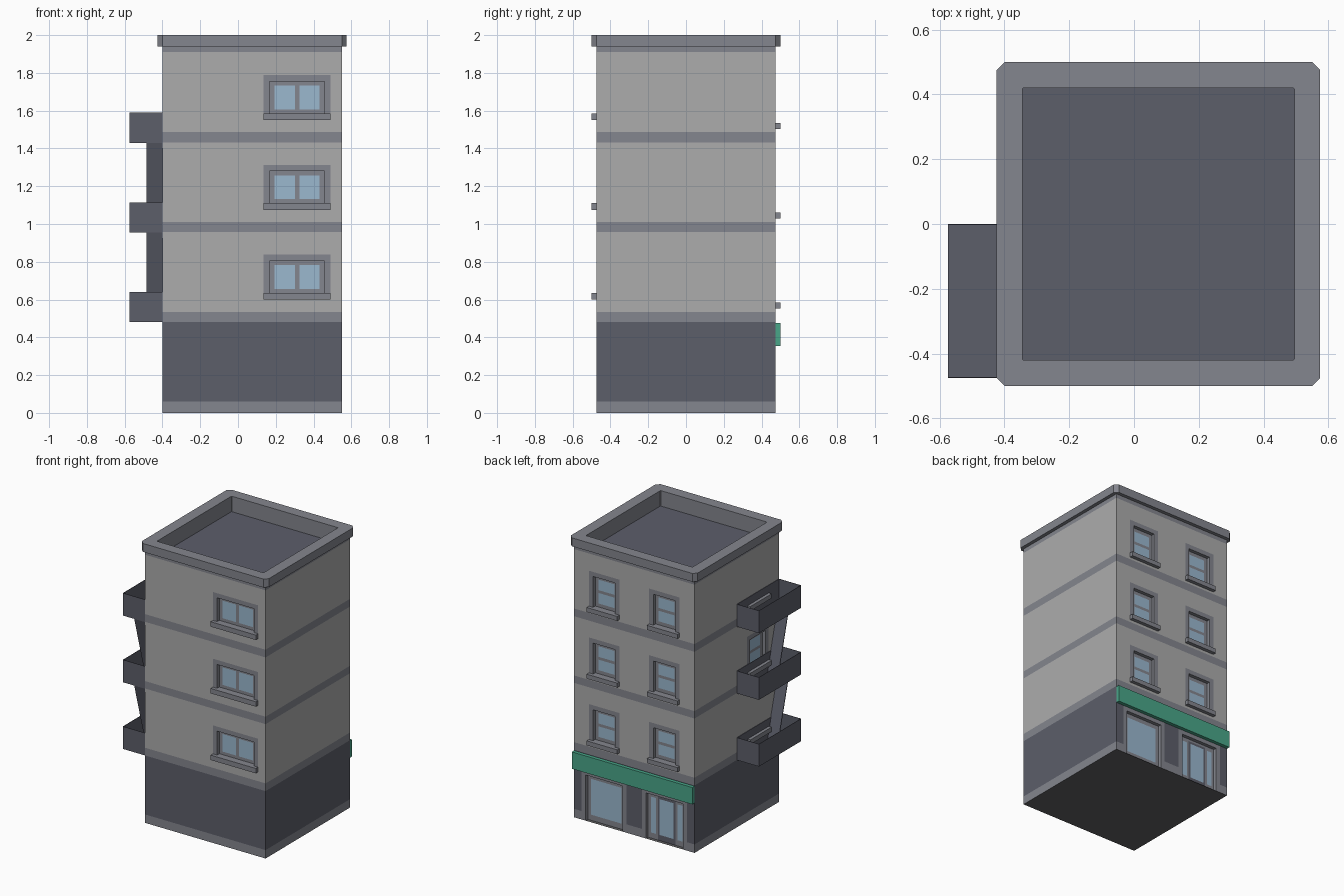
import bpy, bmesh
from mathutils import Vector

if "Cube" in bpy.data.objects:
    bpy.data.objects.remove(bpy.data.objects["Cube"])


def lin(c):
    c /= 255
    return c / 12.92 if c <= 0.04045 else ((c + 0.055) / 1.055) ** 2.4


PALETTE = {"wall_grey": (172, 172, 172), "trim_grey": (132, 134, 142),
           "dark_slate": (92, 94, 106), "glass_blue": (155, 184, 207),
           "sign_green": (73, 166, 137), "underside_grey": (96, 96, 98)}
MATS = {}
for mat_name, rgb in PALETTE.items():
    m = bpy.data.materials.new(mat_name)
    m.diffuse_color = (*[lin(c) for c in rgb], 1)
    m.use_nodes = True
    m.node_tree.nodes["Principled BSDF"].inputs["Base Color"].default_value = m.diffuse_color
    MATS[mat_name] = m
SLOT = {n: i for i, n in enumerate(MATS)}


def finish(name, bm, mat=None, recalc=True):
    """Turn a bmesh into an object; mat=None keeps per-face material slots."""
    bmesh.ops.remove_doubles(bm, verts=bm.verts, dist=1e-5)
    if recalc:
        bmesh.ops.recalc_face_normals(bm, faces=bm.faces)
    me = bpy.data.meshes.new(name)
    bm.to_mesh(me)
    bm.free()
    for m in ([MATS[mat]] if mat else MATS.values()):
        me.materials.append(m)
    ob = bpy.data.objects.new(name, me)
    bpy.context.collection.objects.link(ob)
    return ob


def box(name, lo, hi, mat, open_top=False):
    bm = bmesh.new()
    lo, hi = Vector(lo), Vector(hi)
    bmesh.ops.create_cube(bm, size=1)
    for v in bm.verts:
        v.co = (lo + hi) / 2 + v.co * (hi - lo)
    if open_top:
        bm.normal_update()
        bmesh.ops.delete(bm, geom=[f for f in bm.faces if f.normal.z > 0.9],
                         context='FACES_ONLY')
    return finish(name, bm, mat, recalc=False)


X0, X1, Y, CX = -0.40, 0.55, 0.475, 0.075
FLOOR, TOP, RECESS, SURROUND, LEDGE = 0.475, 1.94, 0.025, 0.0325, 0.025

# Wall placement: (u along wall, z, depth inward) -> point, and the u range
WALLS = {
    "front": (lambda u, z, d: (u, -Y + d, z), X0, X1),
    "back": (lambda u, z, d: (u, Y - d, z), X0, X1),
    "left": (lambda u, z, d: (X0 + d, u, z), -Y, Y),
    "right": (lambda u, z, d: (X1 - d, u, z), -Y, Y),
}
# Opening types: half width, height, glass panes (u0, u1, z0, z1)
KINDS = {
    "wide": (0.145, 0.17, [(-0.12, -0.012, 0.022, 0.147), (0.012, 0.12, 0.022, 0.147)]),
    "sash": (0.0875, 0.22, [(-0.0625, 0.0625, 0.025, 0.10), (-0.0625, 0.0625, 0.12, 0.195)]),
    "shop": (0.145, 0.325, [(-0.12, 0.12, 0.04, 0.295)]),
    "door": (0.145, 0.325, [(-0.125, -0.085, 0.04, 0.295), (-0.055, 0.055, 0.04, 0.295),
                            (0.085, 0.125, 0.04, 0.295)]),
}
SIDE = 0.2375
OPENINGS = {"front": [], "left": [("sash", -SIDE, 0.585 + FLOOR)], "right": [],
            "back": [("shop", CX + SIDE, 0.0), ("door", CX - SIDE, 0.0)]}
for i in range(3):
    OPENINGS["front"].append(("wide", CX + SIDE, 0.635 + i * FLOOR))
    OPENINGS["back"] += [("sash", CX + s * SIDE, 0.585 + i * FLOOR) for s in (-1, 1)]

# Horizontal paint bands: (top height, colour)
BANDS = [(0.06, "trim_grey"), (0.48, "dark_slate"), (0.535, "trim_grey"),
         (0.957, "wall_grey"), (1.01, "trim_grey"), (1.432, "wall_grey"),
         (1.487, "trim_grey"), (1.91, "wall_grey"), (TOP, "trim_grey")]


def cell(wall, u, z):
    """Colour and recess depth at one spot of a wall."""
    for kind, c, z0 in OPENINGS[wall]:
        half, h, panes = KINDS[kind]
        du, dz = u - c, z - z0
        if abs(du) < half and 0 < dz < h:
            if any(a < du < b and p < dz < q for a, b, p, q in panes):
                return "glass_blue", RECESS
            if kind == "door" and abs(du) < 0.07 and dz < 0.31:
                return "dark_slate", RECESS
            return "trim_grey", RECESS
        if abs(du) < half + SURROUND and -SURROUND < dz < h + SURROUND:
            return "trim_grey", 0
    return next(col for top, col in BANDS if z < top), 0


# Building walls: cut into a grid, openings pushed in
bm = bmesh.new()


def quad(pts, mat):
    bm.faces.new([bm.verts.new(p) for p in pts]).material_index = SLOT[mat]


for wall, (at, ulo, uhi) in WALLS.items():
    us, zs = {ulo, uhi}, {0, *[t for t, _ in BANDS]}
    for kind, c, z0 in OPENINGS[wall]:
        half, h, panes = KINDS[kind]
        us |= {c + s * w for s in (-1, 1) for w in (half, half + SURROUND)}
        zs |= {max(0, z0 - SURROUND), z0, z0 + h, z0 + h + SURROUND}
        for a, b, p, q in panes:
            us |= {c + a, c + b}
            zs |= {z0 + p, z0 + q}
        if kind == "door":
            us |= {c - 0.07, c + 0.07}
            zs.add(z0 + 0.31)
    us, zs = (sorted({round(k, 5) for k in s}) for s in (us, zs))
    depth = {}
    for i, (a, b) in enumerate(zip(us, us[1:])):
        for j, (p, q) in enumerate(zip(zs, zs[1:])):
            mat, d = cell(wall, (a + b) / 2, (p + q) / 2)
            depth[i, j] = d
            quad([at(a, p, d), at(b, p, d), at(b, q, d), at(a, q, d)], mat)
            e = depth.get((i - 1, j), d)
            if e != d:
                quad([at(a, p, d), at(a, q, d), at(a, q, e), at(a, p, e)], "trim_grey")
            e = depth.get((i, j - 1), d)
            if e != d:
                quad([at(a, p, d), at(b, p, d), at(b, p, e), at(a, p, e)], "trim_grey")
finish("building_walls", bm)

# Underside
bm = bmesh.new()
bm.faces.new([bm.verts.new(p) for p in ((X0, -Y, 0), (X0, Y, 0), (X1, Y, 0), (X1, -Y, 0))])
finish("base_underside", bm, "underside_grey", recalc=False)

# Cornice and sunken roof, lofted through chamfered square rings
bm = bmesh.new()
rings = []
for h, c, z in [(0.47, 0.004, TOP), (0.5, 0.025, TOP), (0.5, 0.025, 2.0),
                (0.42, 0.003, 2.0), (0.42, 0.003, 1.89)]:
    k = h - c
    rings.append([bm.verts.new((CX + x, y, z)) for x, y in
                  ((h, -k), (h, k), (k, h), (-k, h), (-h, k), (-h, -k), (-k, -h), (k, -h))])
for r, s in zip(rings, rings[1:]):
    for i in range(8):
        j = (i + 1) % 8
        bm.faces.new((r[i], r[j], s[j], s[i])).material_index = SLOT["trim_grey"]
bm.faces.new(rings[-1]).material_index = SLOT["dark_slate"]
finish("cornice_and_roof", bm, recalc=False)

# Shop sign board
box("shop_sign", (X0, Y, 0.355), (X1, Y + LEDGE, 0.475), "sign_green")

for i in range(3):
    up = i * FLOOR
    # Window sills
    c, w = CX + SIDE, 0.1775
    box(f"front_sill_{i + 1}", (c - w, -Y - LEDGE, 0.60 + up), (c + w, -Y, 0.635 + up), "trim_grey")
    w = 0.12
    for s in (-1, 1):
        c = CX + s * SIDE
        box(f"back_sill_{i + 1}_{'left' if s > 0 else 'right'}",
            (c - w, Y, 0.553 + up), (c + w, Y + LEDGE, 0.585 + up), "trim_grey")
    box(f"side_sill_{i + 1}", (X0 - LEDGE, -SIDE - w, 0.553 + up),
        (X0, -SIDE + w, 0.585 + up), "trim_grey")
    # Fire escape balcony: open box with thin walls
    ob = box(f"balcony_{i + 1}", (-0.575, -Y, 0.48 + up), (X0, 0, 0.64 + up),
             "dark_slate", open_top=True)
    mod = ob.modifiers.new("thin_walls", 'SOLIDIFY')
    mod.thickness = 0.004
    # Leaning ladder slab up to the next balcony
    if i < 2:
        ob = box(f"ladder_{i + 1}", (-0.485, -Y, 0.483 + up), (X0, -Y + 0.006, 0.955 + up), "dark_slate")
        for v in ob.data.vertices:
            if v.co.z < 0.7 + up:
                v.co.y += 0.13
